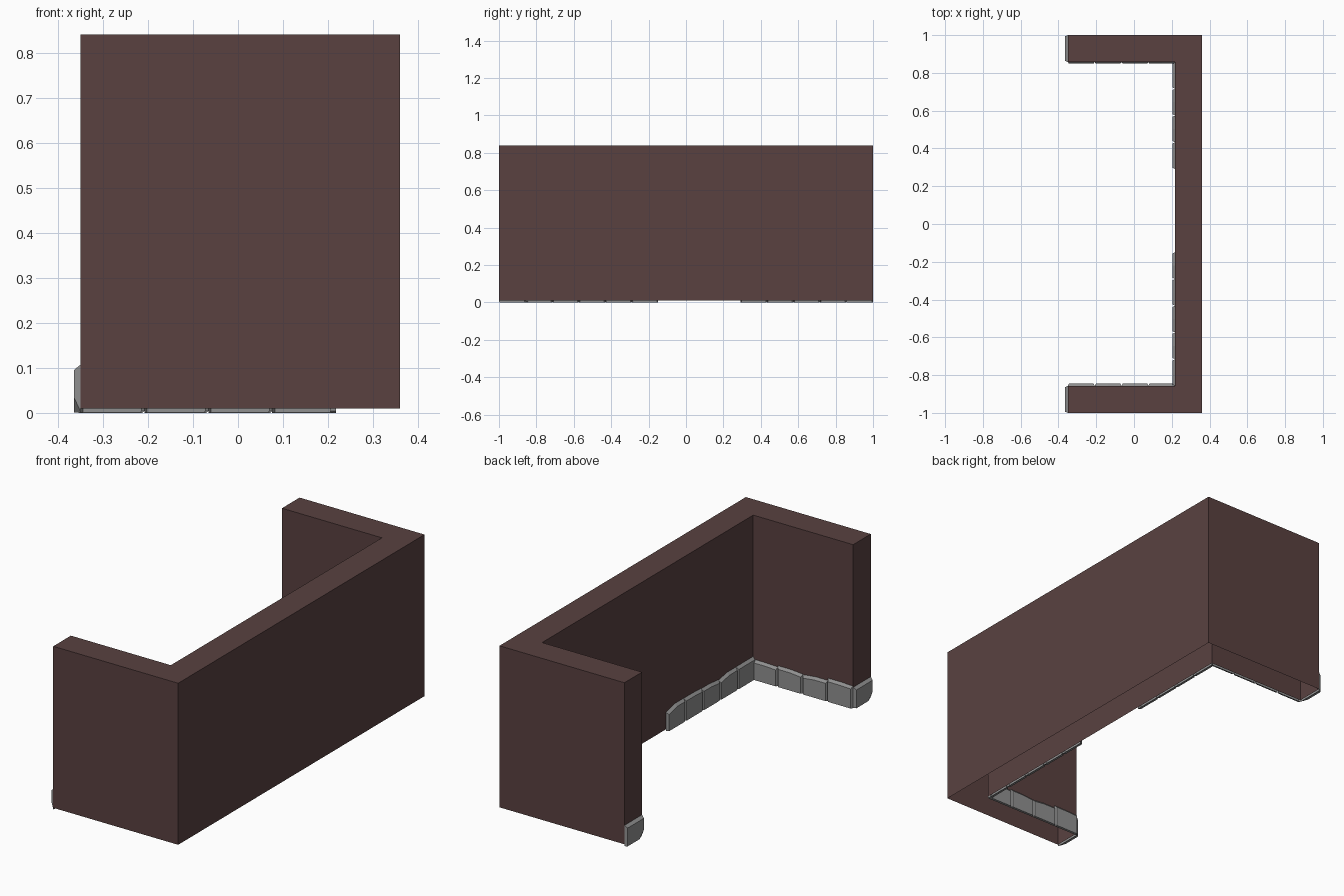
import bpy, bmesh, random
from mathutils import Vector

if "Cube" in bpy.data.objects:
    bpy.data.objects.remove(bpy.data.objects["Cube"])

random.seed(4)


def material(name, rgb):
    m = bpy.data.materials.new(name)
    m.diffuse_color = (*rgb, 1)
    m.use_nodes = True
    m.node_tree.nodes["Principled BSDF"].inputs["Base Color"].default_value = m.diffuse_color
    return m


BROWN = material("dark brown plaster", (0.100, 0.053, 0.051))
GREY = material("stone grey", (0.28, 0.28, 0.28))

LEFT, RIGHT, INNER_X, INNER_Y = -0.35, 0.36, 0.218, 0.857
LOW, TOP = 0.01, 0.84


def finish(bm, name, mat):
    me = bpy.data.meshes.new(name)
    bm.to_mesh(me)
    bm.free()
    ob = bpy.data.objects.new(name, me)
    bpy.context.collection.objects.link(ob)
    me.materials.append(mat)
    return ob


# U-shaped wall, hollow and open underneath
plan = [(LEFT, -1), (RIGHT, -1), (RIGHT, 1), (LEFT, 1),
        (LEFT, INNER_Y), (INNER_X, INNER_Y), (INNER_X, -INNER_Y), (LEFT, -INNER_Y)]
bm = bmesh.new()
lower = [bm.verts.new((x, y, LOW)) for x, y in plan]
upper = [bm.verts.new((x, y, TOP)) for x, y in plan]
for i in range(8):
    j = (i + 1) % 8
    bm.faces.new((lower[i], lower[j], upper[j], upper[i]))
bm.faces.new(upper)
finish(bm, "wall", BROWN)


def stone(bm, start, along, out, width, h0, h1, depth, round_start=False):
    """Thin stone facing: outline on the wall, slightly smaller outline in front."""
    start, along, out = Vector(start), Vector(along), Vector(out)
    g, c = 0.006, 0.035 if round_start else 0.004
    back = [(0, 0.004), (0.004, 0), (width, 0), (width, h1), (width * 0.5, max(h0, h1)), (0, h0)]
    front = [(g, c), (c + g, 0.001), (width - g, 0.001), (width - g, h1 - 0.012),
             (width * 0.5, max(h0, h1) - 0.012), (g, h0 - 0.012)]
    rings = []
    for pts, d in ((back, 0), (front, depth)):
        rings.append([bm.verts.new(start + along * u + out * d + Vector((0, 0, z)))
                      for u, z in pts])
    a, b = rings
    faces = [bm.faces.new((a[i], a[(i + 1) % 6], b[(i + 1) % 6], b[i])) for i in range(6)]
    faces.append(bm.faces.new(b))
    # open shells: make the front face outward, the rest consistent
    bmesh.ops.recalc_face_normals(bm, faces=faces)
    faces[-1].normal_update()
    if faces[-1].normal.dot(out) < 0:
        bmesh.ops.reverse_faces(bm, faces=faces)


def row(name, start, along, out, count, width, depth):
    bm = bmesh.new()
    for i in range(count):
        p = Vector(start) + Vector(along) * width * i
        h = [random.uniform(0.095, 0.118) for _ in range(2)]
        stone(bm, p, along, out, width, h[0], h[1], depth)
    finish(bm, name, GREY)


# stone skirting on the inner faces
step = (INNER_X - LEFT) / 4
row("near_arm_stones", (INNER_X, -INNER_Y, 0), (-1, 0, 0), (0, 1, 0), 4, step, 0.012)
row("far_arm_stones", (INNER_X, INNER_Y, 0), (-1, 0, 0), (0, -1, 0), 4, step, 0.008)
row("near_back_stones", (INNER_X, -INNER_Y, 0), (0, 1, 0), (-1, 0, 0), 5, 0.1415, 0.013)
row("far_back_stones", (INNER_X, INNER_Y, 0), (0, -1, 0), (-1, 0, 0), 4, 0.1415, 0.013)

# stone caps on the arm ends
for name, y in (("near_end_stone", -1), ("far_end_stone", INNER_Y)):
    bm = bmesh.new()
    stone(bm, (LEFT, y, 0), (0, 1, 0), (-1, 0, 0), 1 - INNER_Y, 0.107, 0.107, 0.0145, True)
    finish(bm, name, GREY)
